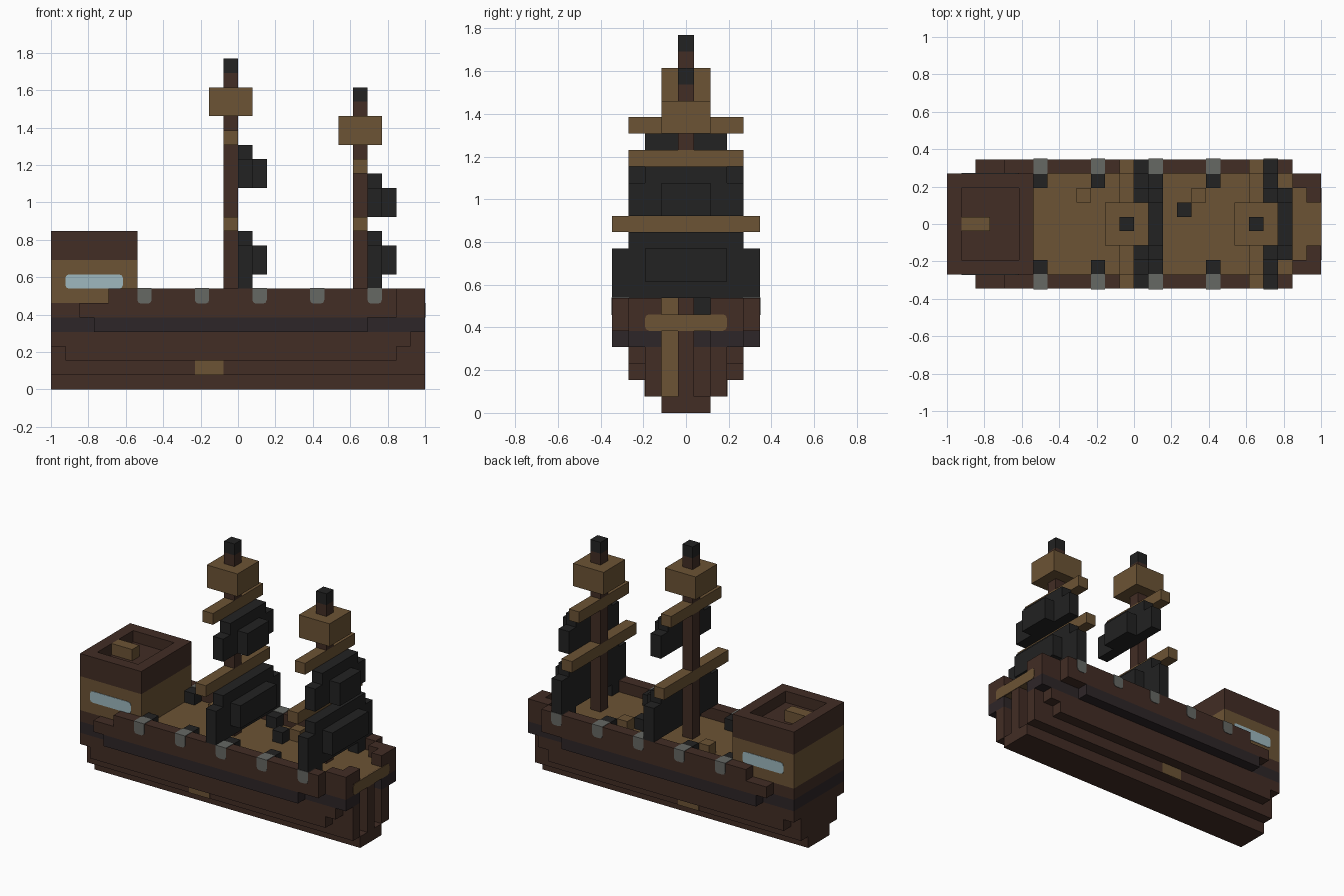
import bpy, bmesh
from mathutils import Vector

if "Cube" in bpy.data.objects:
    bpy.data.objects.remove(bpy.data.objects["Cube"])

U = 2 / 26  # size of one block


def material(name, r, g, b):
    m = bpy.data.materials.new(name)
    m.use_nodes = True
    m.diffuse_color = (r, g, b, 1)
    m.node_tree.nodes["Principled BSDF"].inputs["Base Color"].default_value = (r, g, b, 1)
    return m


BROWN = material("dark brown wood", .054, .026, .018)
TAN = material("tan wood", .15, .087, .035)
BLACK = material("black", .016, .016, .016)
STRIPE = material("dark stripe", .027, .019, .021)
GREY = material("grey metal", .133, .138, .127)
BLUE = material("window blue", .342, .479, .521)


def block(name, mat, x, y, z, round_axis=None, low_only=False, grow=(0, 0, 0)):
    """Box spanning block ranges; edges along round_axis may be rounded."""
    bm = bmesh.new()
    bmesh.ops.create_cube(bm, size=1)
    lo = Vector(((x[0] - 13), y[0], z[0])) * U - Vector(grow)
    hi = Vector(((x[1] - 13), y[1], z[1])) * U + Vector(grow)
    for v in bm.verts:
        v.co = Vector([lo[i] if v.co[i] < 0 else hi[i] for i in range(3)])
    if round_axis is not None:
        mid = (lo.z + hi.z) / 2
        edges = [e for e in bm.edges
                 if abs((e.verts[0].co - e.verts[1].co).normalized()[round_axis]) > .9
                 and not (low_only and e.verts[0].co.z > mid)]
        bmesh.ops.bevel(bm, geom=edges, offset=.02, segments=2, profile=.5, affect='EDGES')
    me = bpy.data.meshes.new(name)
    bm.to_mesh(me)
    bm.free()
    me.materials.append(mat)
    ob = bpy.data.objects.new(name, me)
    bpy.context.collection.objects.link(ob)
    return ob


def centred(name, mat, x, half, z):
    return block(name, mat, x, (-half, half), z)


def pair(name, mat, x, y, z, **kw):
    """The same block on both sides of the ship."""
    block(name + "_front", mat, x, (-y[1], -y[0]), z, **kw)
    block(name + "_back", mat, x, y, z, **kw)


# Stepped hull, widening upward
centred("keel", BROWN, (0, 26), 1.5, (0, 1))
centred("lower_hull", BROWN, (0, 25), 2.5, (1, 4))
centred("bilge_lower", BROWN, (1, 24), 3.5, (2, 3))
centred("bilge_upper", BROWN, (0, 25), 3.5, (3, 4))
centred("stripe_core", STRIPE, (0, 25), 3.5, (4, 5))
centred("stripe_belt", STRIPE, (3, 22), 4.5, (4, 5))
centred("stern_base", BROWN, (0, 6), 3.5, (5, 6))
centred("deck", TAN, (6, 26), 2.5, (5, 6))
pair("deck_edge", TAN, (6, 24), (2.5, 3.5), (5, 6))
pair("bow_edge", BROWN, (24, 26), (2.5, 3.5), (5, 6))
pair("side_planks", BROWN, (2, 24), (3.5, 4.5), (5, 6))
pair("bulwark", BROWN, (4, 24), (3.5, 4.5), (6, 7))
pair("side_hatch", TAN, (10, 12), (2.48, 2.5), (1, 2), grow=(0, .003, 0))

# Bow with stem post, cheeks and rails
centred("stem_post", BROWN, (25, 26), .5, (1, 5))
pair("bow_cheek", BROWN, (25, 26), (1.5, 2.5), (1, 4))
pair("bow_stripe", STRIPE, (25, 26), (1.5, 3.5), (4, 5))
block("bow_plank", TAN, (25, 25.05), (-1.5, -.5), (1, 5))
pair("bow_rail", BROWN, (24, 25), (2.5, 3.5), (6, 7))
pair("bow_rail_end", BROWN, (25, 26), (1.5, 3.5), (6, 7))

# Stern cabin with a sunken roof
centred("cabin", TAN, (0, 6), 3.5, (6, 9))
centred("cabin_roof", BROWN, (0, 6), 3.5, (9, 10))
pair("roof_rim_side", BROWN, (0, 6), (2.5, 3.5), (10, 11))
for x in (0, 5):
    centred("roof_rim_end", BROWN, (x, x + 1), 2.5, (10, 11))
centred("roof_box", TAN, (1, 3), .5, (10, 11))
pair("cabin_window", BLUE, (1, 5), (3.48, 3.5), (7, 8), round_axis=1, grow=(0, .003, 0))

# Guns along both sides, each with a grey port
for x in (6, 10, 14, 18, 22):
    pair("gun", BLACK, (x, x + 1), (2.5, 3.5), (6, 7))
    pair("gun_port", GREY, (x, x + 1), (3.5, 4.5), (6, 7),
         round_axis=1, low_only=True, grow=(0, .003, .003))

# Deck cargo
block("crate_aft", TAN, (9, 10), (1.5, 2.5), (6, 7))
block("crate_fore", TAN, (17, 18), (1.5, 2.5), (6, 7))
block("black_crate", BLACK, (16, 17), (.5, 1.5), (6, 7))


def mast(name, x, top):
    """Mast with crow's nest, two yards and two billowing sails."""
    here, front, bulge = (x, x + 1), (x + 1, x + 2), (x + 2, x + 3)
    yard = top - 6
    spans = [(6, 11), (12, yard), (yard + 1, top - 4), (top - 2, top - 1)]
    for span in spans:
        centred(name + "_pole", BROWN, here, .5, span)
    centred(name + "_cap", BLACK, here, .5, (top - 1, top))
    centred(name + "_nest", TAN, (x - 1, x + 2), 1.5, (top - 4, top - 2))
    centred(name + "_lower_yard", TAN, here, 4.5, (11, 12))
    centred(name + "_upper_yard", TAN, here, 3.5, (yard, yard + 1))
    centred(name + "_lower_sail", BLACK, front, 4.5, (7, 10))
    centred(name + "_lower_sail_top", BLACK, front, 3.5, (10, 11))
    centred(name + "_lower_sail_bulge", BLACK, bulge, 2.5, (8, 10))
    centred(name + "_upper_sail", BLACK, front, 3.5, (yard - 3, yard - 1))
    centred(name + "_upper_sail_top", BLACK, front, 2.5, (yard - 1, yard))
    centred(name + "_upper_sail_bulge", BLACK, bulge, 1.5, (yard - 3, yard - 1))


mast("main_mast", 12, 23)
mast("fore_mast", 21, 21)

# Rounded plank across the bow, set over brown
block("bow_backing", BROWN, (25.9, 26), (-2.5, 2.5), (5, 6), grow=(.001, 0, 0))
block("bow_plank_face", TAN, (25.95, 26), (-2.5, 2.5), (5, 6), round_axis=0, grow=(.003, 0, 0))
